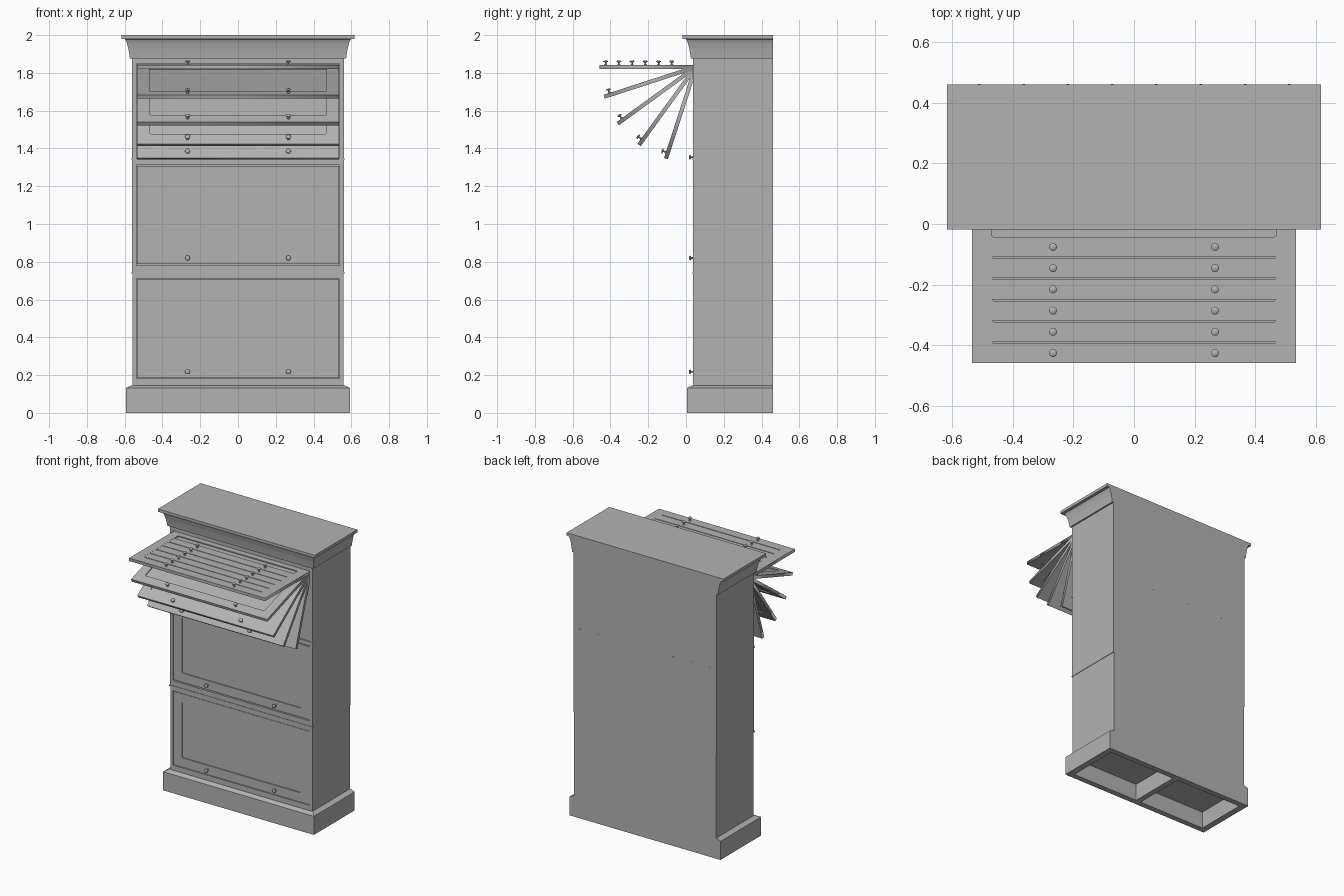
import bpy, bmesh, math
from mathutils import Matrix, Vector

if "Cube" in bpy.data.objects:
    bpy.data.objects.remove(bpy.data.objects["Cube"])

GREY = (0.45, 0.45, 0.45, 1)
mat = bpy.data.materials.new("plain grey")
mat.use_nodes = True
mat.diffuse_color = GREY
mat.node_tree.nodes["Principled BSDF"].inputs["Base Color"].default_value = GREY

BACK, FRONT, HALF = 0.46, 0.037, 0.561   # carcass planes
DOOR_HALF, DOOR_LEN, THICK = 0.534, 0.52, 0.021
RAIL = 0.065                             # door frame width


def add(name, mesh, matrix=None):
    obj = bpy.data.objects.new(name, mesh)
    bpy.context.collection.objects.link(obj)
    mesh.materials.clear()
    mesh.materials.append(mat)
    if matrix is not None:
        obj.matrix_world = matrix
    return obj


def finish(name, bm):
    bmesh.ops.recalc_face_normals(bm, faces=bm.faces)
    mesh = bpy.data.meshes.new(name)
    bm.to_mesh(mesh)
    bm.free()
    return mesh


def box(name, x0, x1, y0, y1, z0, z1):
    bm = bmesh.new()
    bmesh.ops.create_cube(bm, size=1)
    for v in bm.verts:
        v.co = Vector(((x0 + x1) / 2 + v.co.x * (x1 - x0),
                       (y0 + y1) / 2 + v.co.y * (y1 - y0),
                       (z0 + z1) / 2 + v.co.z * (z1 - z0)))
    return add(name, finish(name, bm))


def moulding(name, profile):
    """Three-sided moulding: (half width, height) pairs, flush at the back."""
    bm = bmesh.new()
    rings = []
    for w, z in profile:
        y = FRONT + HALF - w
        rings.append([bm.verts.new(p) for p in
                      ((-w, y, z), (w, y, z), (w, BACK, z), (-w, BACK, z))])
    for a, b in zip(rings, rings[1:]):
        for i in range(4):
            j = (i + 1) % 4
            bm.faces.new((a[i], a[j], b[j], b[i]))
    bm.faces.new(rings[0])
    bm.faces.new(rings[-1])
    return add(name, finish(name, bm))


# Plinth: hollow underneath with a centre divider
PW, PF = 0.593, 0.005
moulding("plinth_top", [(PW, 0.12), (PW, 0.132), (0.566, 0.145)])
box("plinth_front", -PW, PW, PF, PF + 0.04, 0, 0.12)
box("plinth_back", -PW, PW, BACK - 0.04, BACK, 0, 0.12)
box("plinth_divider", -0.02, 0.02, PF + 0.04, BACK - 0.04, 0, 0.12)
for side, s in (("left", 1), ("right", -1)):
    a, b = sorted((s * PW, s * (PW - 0.045)))
    box(f"plinth_{side}", a, b, PF + 0.04, BACK - 0.04, 0, 0.12)

# Carcass: sides in two stacked sections, back board and shelves
for section, z0, z1, w in (("lower", 0.145, 0.742, HALF - 0.003),
                           ("upper", 0.742, 1.875, HALF)):
    for side, s in (("left", 1), ("right", -1)):
        a, b = sorted((s * w, s * 0.537))
        box(f"{section}_side_{side}", a, b, FRONT, BACK, z0, z1)
    box(f"{section}_back", -0.537, 0.537, BACK - 0.02, BACK, z0, z1)
for name, z0, z1 in (("bottom_shelf", 0.145, 0.182), ("middle_shelf", 0.709, 0.781),
                     ("upper_shelf", 1.313, 1.342), ("top_rail", 1.846, 1.875)):
    box(name, -0.537, 0.537, FRONT, BACK - 0.02, z0, z1)
for name, z in (("lower_lip", 0.742), ("upper_lip", 1.342)):
    box(name, -0.564, 0.564, FRONT - 0.003, FRONT + 0.01, z - 0.004, z + 0.004)

# Cornice with a cove under a flat top board
moulding("cornice", [(0.572, 1.875), (0.575, 1.895), (0.581, 1.93),
                     (0.589, 1.96), (0.597, 1.978), (0.61, 1.98)])
moulding("top_board", [(0.616, 1.98), (0.616, 2.0)])


def door_frame_mesh():
    """Flat frame with a round-cornered opening, hinge edge at local y = 0.01."""
    curve = bpy.data.curves.new("door_frame", "CURVE")
    curve.dimensions = "2D"
    curve.fill_mode = "BOTH"
    curve.extrude = THICK / 2
    top, tip = 0.01, 0.01 - DOOR_LEN
    outer = [(-DOOR_HALF, tip), (DOOR_HALF, tip), (DOOR_HALF, top), (-DOOR_HALF, top)]
    w, y0, y1, r = DOOR_HALF - RAIL, tip + RAIL, top - 0.06, 0.01
    inner = []
    for n, (cx, cy) in enumerate(((w - r, y1 - r), (-w + r, y1 - r),
                                  (-w + r, y0 + r), (w - r, y0 + r))):
        for k in range(5):
            t = math.pi / 2 * (n + k / 4)
            inner.append((cx + r * math.cos(t), cy + r * math.sin(t)))
    for pts in (outer, inner):
        sp = curve.splines.new("POLY")
        sp.points.add(len(pts) - 1)
        for p, (x, y) in zip(sp.points, pts):
            p.co = (x, y, 0, 1)
        sp.use_cyclic_u = True
    tmp = bpy.data.objects.new("door_frame_curve", curve)
    bpy.context.collection.objects.link(tmp)
    bpy.context.view_layer.update()
    deps = bpy.context.evaluated_depsgraph_get()
    mesh = bpy.data.meshes.new_from_object(tmp.evaluated_get(deps))
    bpy.data.objects.remove(tmp)
    return mesh


def knob_mesh():
    """Turned knob: foot, thin stem and domed head."""
    profile = [(0.008, 0), (0.008, 0.003), (0.004, 0.006), (0.004, 0.014),
               (0.013, 0.017), (0.013, 0.02), (0.008, 0.024), (0, 0.025)]
    bm = bmesh.new()
    vs = [bm.verts.new((r, 0, z)) for r, z in profile]
    es = [bm.edges.new(p) for p in zip(vs, vs[1:])]
    bmesh.ops.spin(bm, geom=vs + es, cent=(0, 0, 0), axis=(0, 0, 1),
                   angle=math.tau, steps=16)
    bmesh.ops.remove_doubles(bm, verts=bm.verts, dist=0.0001)
    for f in bm.faces:
        f.smooth = abs(f.calc_center_median().z - 0.022) < 0.003
    return finish("knob", bm)


def panel_mesh():
    bm = bmesh.new()
    bmesh.ops.create_cube(bm, size=1)
    bmesh.ops.scale(bm, verts=bm.verts, vec=(2 * DOOR_HALF - 0.1, DOOR_LEN - 0.1, 0.007))
    bmesh.ops.translate(bm, verts=bm.verts, vec=(0, 0.01 - DOOR_LEN / 2, 0))
    return finish("door_panel", bm)


frame, panel, knob = door_frame_mesh(), panel_mesh(), knob_mesh()


def door(name, y, z, drop):
    """Door hinged at (y, z); drop is 0 when level and 90 when shut."""
    m = Matrix.Translation((0, y, z)) @ Matrix.Rotation(math.radians(drop), 4, "X")
    add(name + "_frame", frame, m)
    add(name + "_panel", panel, m)
    for side, s in (("left", 1), ("right", -1)):
        add(f"{name}_knob_{side}", knob,
            m @ Matrix.Translation((s * 0.267, 0.043 - DOOR_LEN, THICK / 2)))


# Shut doors, the swinging fan of doors, then the doors sliding back
HINGE_Y, HINGE_Z = 0.0515, 1.831
door("lower_door", HINGE_Y, 0.695, 90)
door("middle_door", HINGE_Y, 1.297, 90)
for i in range(1, 6):
    door(f"swing_door_{i}", HINGE_Y, HINGE_Z, 18 * i)
for i in range(6):
    door(f"sliding_door_{i}", HINGE_Y + 0.07 * i, HINGE_Z - 0.0002 * i, 0)

# Row of small pins across the back
for i in range(8):
    x = -0.51 + i * 0.146
    box(f"back_pin_{i}", x - 0.004, x + 0.004, BACK - 0.005, BACK + 0.001, 1.338, 1.346)
